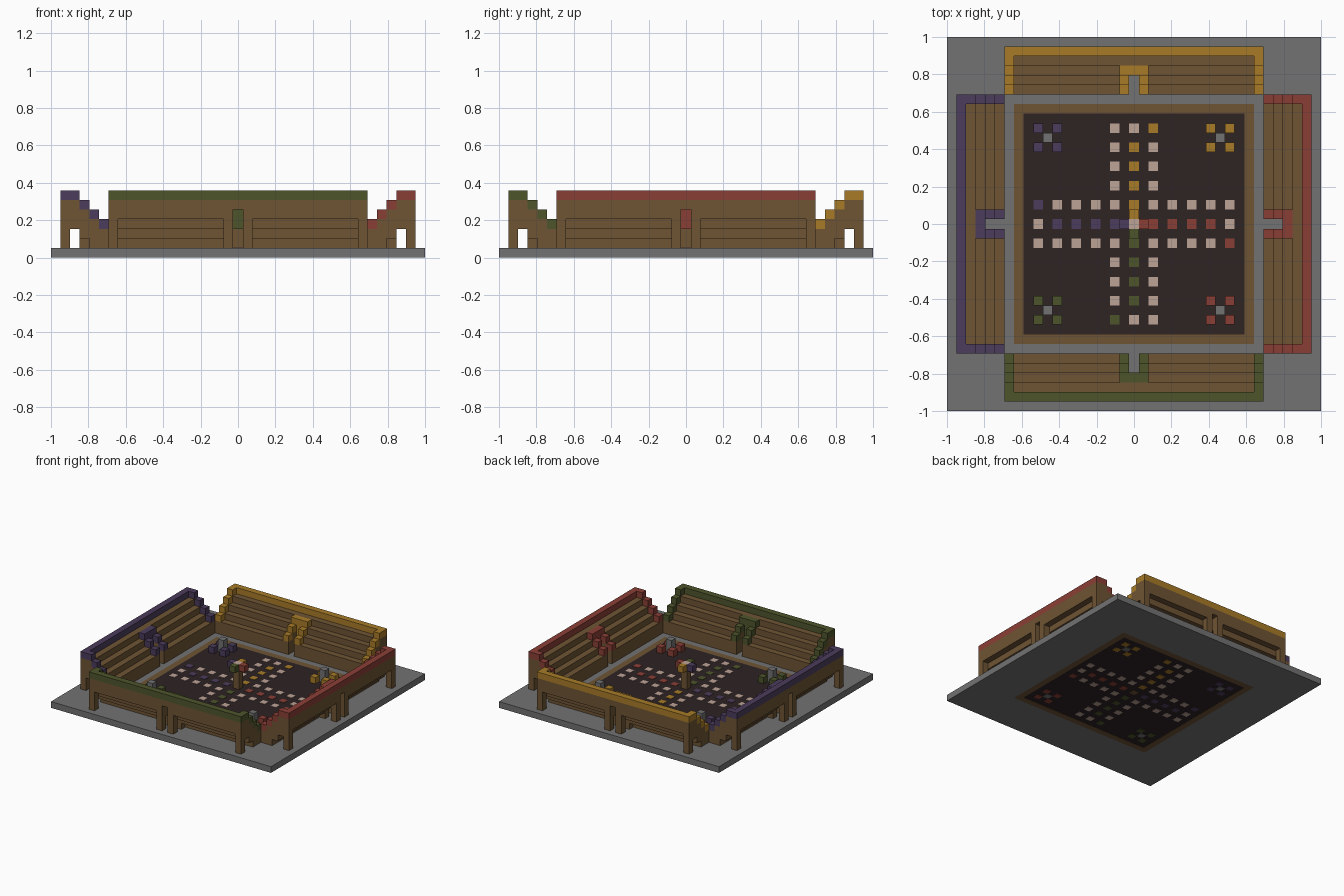
import bpy, bmesh, math
from mathutils import Matrix

cube = bpy.data.objects.get("Cube")
if cube:
    bpy.data.objects.remove(cube)

U = 2 / 39          # one block


def material(name, rgb):
    lin = [(c / 255 / 12.92) if c < 11 else ((c / 255 + 0.055) / 1.055) ** 2.4 for c in rgb]
    m = bpy.data.materials.new(name)
    m.use_nodes = True
    m.diffuse_color = (*lin, 1)
    bsdf = m.node_tree.nodes["Principled BSDF"]
    bsdf.inputs["Base Color"].default_value = (*lin, 1)
    bsdf.inputs["Roughness"].default_value = 0.9
    return m


GREY = material("stone grey", (114, 114, 114))
DARK = material("dark floor", (46, 35, 36))
WOOD = material("wood brown", (110, 84, 52))
WHITE = material("pale tile", (190, 164, 150))
YELLOW = material("yellow", (168, 123, 40))
PURPLE = material("purple", (76, 60, 92))
GREEN = material("green", (77, 85, 43))
RED = material("red", (138, 63, 53))


def build(name, boxes, turn=0):
    """Boxes are (material, x range, y range, z range) in blocks."""
    bm = bmesh.new()
    mats = []
    for mat, xs, ys, zs in boxes:
        if mat not in mats:
            mats.append(mat)
        spans = (xs, ys, zs)
        size = [(b - a) * U for a, b in spans]
        mid = [(a + b) / 2 * U for a, b in spans]
        m = Matrix.Translation(mid) @ Matrix.Diagonal((*size, 1))
        verts = bmesh.ops.create_cube(bm, size=1, matrix=m)["verts"]
        for f in {f for v in verts for f in v.link_faces}:
            f.material_index = mats.index(mat)
    bm.transform(Matrix.Rotation(turn * math.pi / 2, 4, 'Z'))
    mesh = bpy.data.meshes.new(name)
    bm.to_mesh(mesh)
    bm.free()
    for mat in mats:
        mesh.materials.append(mat)
    obj = bpy.data.objects.new(name, mesh)
    bpy.context.collection.objects.link(obj)
    return obj


def cell(c):
    return (c - 0.5, c + 0.5)


def frame(mat, inner, outer, z):
    """Square ring made of four strips."""
    out = []
    for s in (-1, 1):
        side = tuple(sorted((s * inner, s * outer)))
        out.append((mat, (-outer, outer), side, z))
        out.append((mat, side, (-inner, inner), z))
    return out


# Ground slab, wooden border and dark playing field
build("ground_slab", frame(GREY, 12.5, 19.5, (0, 1)))
build("field_border", frame(WOOD, 11.5, 12.5, (0, 1)))
build("field", [(DARK, (-11.5, 11.5), (-11.5, 11.5), (0.05, 1))])


def stand(color):
    boxes = []

    def add(mat, a, d, lo, hi):
        boxes.append((mat, a, cell(d), (lo, hi)))

    # Stepped seating with raised coloured ends
    for i, d in enumerate(range(14, 18)):
        lo, hi = max(1, i), i + 3
        for s in (-1, 1):
            add(WOOD, tuple(sorted((s * 1.5, s * 13.5))), d, lo, hi)
            add(color, cell(s * 13), d, hi, hi + 1)
            # Doorway sides
            if d < 17:
                add(WOOD, cell(s), d, 1, hi)
                add(color, cell(s), d, hi, hi + 1)
            else:
                add(WOOD, cell(s), d, lo, hi)
    # Lintel over the passage
    add(color, cell(0), 16, 3, 6)
    add(WOOD, cell(0), 17, 5, 6)
    add(WOOD, cell(0), 18, 5, 6)
    # Back wall, coloured rim and legs
    for s in (-1, 1):
        add(WOOD, tuple(sorted((s * 0.5, s * 13.5))), 18, 4, 6)
        for a in (1, 13):
            add(WOOD, cell(s * a), 18, 1, 4)
    add(color, (-13.5, 13.5), 18, 6, 7)
    return boxes


def track(color):
    """Tiles of one arm of the cross-shaped track."""
    spots = [(-2, y, WHITE) for y in range(4, 11, 2)]
    spots += [(0, y, color if y < 10 else WHITE) for y in range(2, 11, 2)]
    spots += [(2, y, WHITE if y < 10 else color) for y in range(2, 11, 2)]
    return [(m, cell(x), cell(y), (0, 1.05)) for x, y, m in spots]


def corner(color):
    """Grey post with four coloured pieces around it."""
    boxes = [(color, cell(x), cell(y), (0, 2)) for x in (8, 10) for y in (8, 10)]
    boxes.append((GREY, cell(9), cell(9), (0, 3)))
    return boxes


sides = [("back", YELLOW), ("right", PURPLE), ("front", GREEN), ("left", RED)]
for turn, (name, color) in enumerate(sides):
    build(name + "_stand", stand(color), turn)
    build(name + "_track", track(color), turn)
    build(name + "_corner_pieces", corner(color), turn)
    build(name + "_tower_arm", [(color, cell(0), cell(1), (4, 5))], turn)

# Central tower
build("tower", [(WOOD, cell(0), cell(0), (0, 4)), (WHITE, cell(0), cell(0), (4, 5))])
